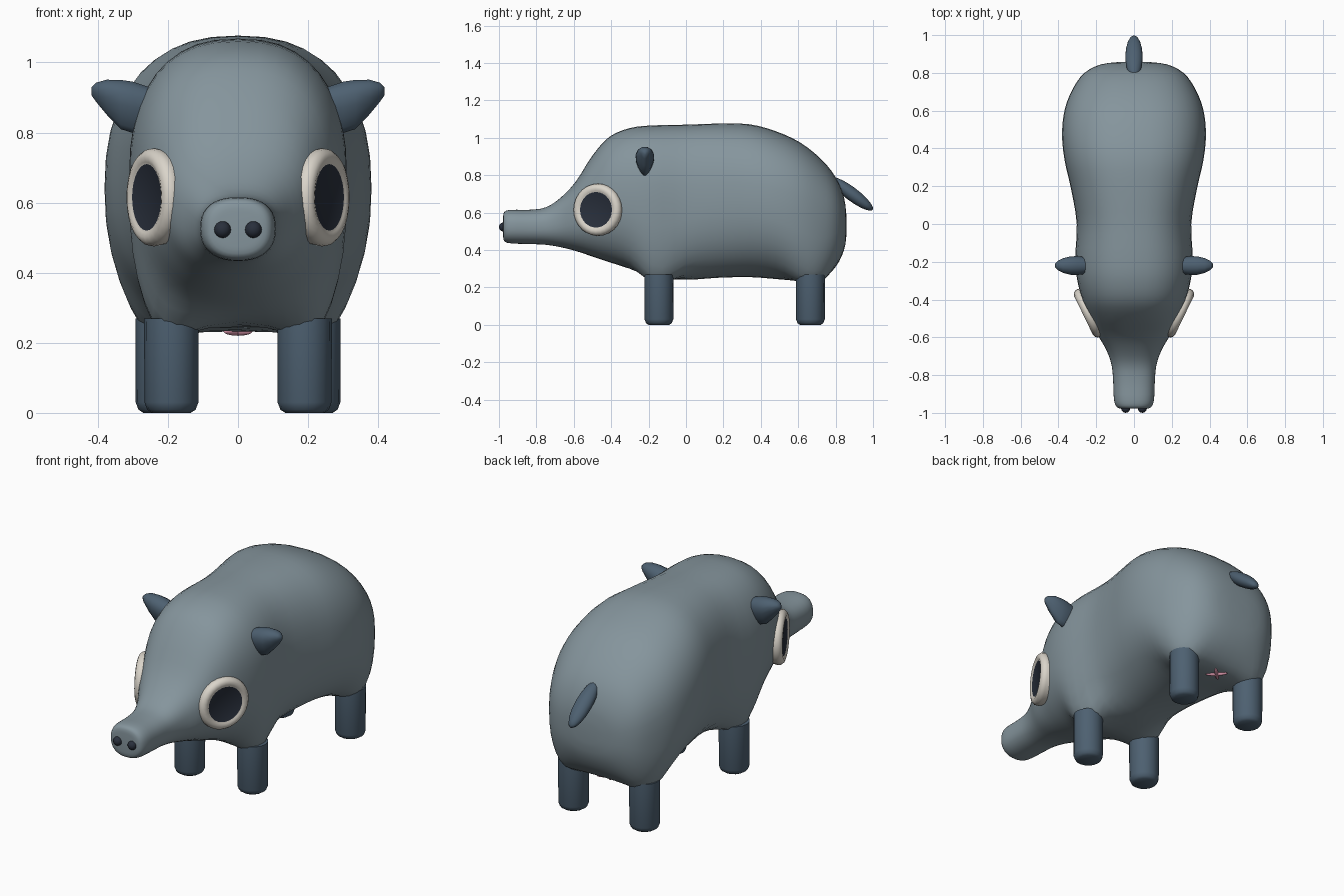
import bpy, bmesh, math
from mathutils import Vector, Matrix

if "Cube" in bpy.data.objects:
    bpy.data.objects.remove(bpy.data.objects["Cube"])


def material(name, rgb):
    m = bpy.data.materials.new(name)
    m.diffuse_color = (*rgb, 1)
    m.use_nodes = True
    m.node_tree.nodes["Principled BSDF"].inputs["Base Color"].default_value = m.diffuse_color
    return m


GREY = material("grey_hide", (0.235, 0.30, 0.335))
BLUE = material("dark_blue_grey", (0.075, 0.118, 0.165))
WHITE = material("eye_white", (0.70, 0.66, 0.59))
DARK = material("dark_pupil", (0.022, 0.029, 0.045))
PINK = material("pink", (0.62, 0.27, 0.36))


def finish(name, bm, mats, angle=50):
    bmesh.ops.remove_doubles(bm, verts=bm.verts, dist=1e-5)
    bmesh.ops.recalc_face_normals(bm, faces=bm.faces)
    me = bpy.data.meshes.new(name)
    bm.to_mesh(me)
    bm.free()
    ob = bpy.data.objects.new(name, me)
    bpy.context.collection.objects.link(ob)
    for m in mats:
        me.materials.append(m)
    bpy.ops.object.select_all(action='DESELECT')
    ob.select_set(True)
    bpy.context.view_layer.objects.active = ob
    bpy.ops.object.shade_smooth_by_angle(angle=math.radians(angle))
    return ob


def loft(bm, rings):
    """Skin a list of point rings and close both ends."""
    loops = [[bm.verts.new(p) for p in r] for r in rings]
    n = len(loops[0])
    for a, b in zip(loops, loops[1:]):
        for i in range(n):
            j = (i + 1) % n
            bm.faces.new((a[i], a[j], b[j], b[i]))
    bm.faces.new(loops[0][::-1])
    bm.faces.new(loops[-1])


def lathe_rings(profile, segs, frame):
    """Rings of (radius, height) around the local z axis of a frame."""
    return [[frame @ Vector((r * math.cos(2 * math.pi * i / segs),
                             r * math.sin(2 * math.pi * i / segs), h))
             for i in range(segs)] for r, h in profile]


def ellipsoid(name, mat, frame, segs=16, rings=10):
    bm = bmesh.new()
    bmesh.ops.create_uvsphere(bm, u_segments=segs, v_segments=rings, radius=1, matrix=frame)
    return finish(name, bm, [mat], 180)


def catmull(p0, p1, p2, p3, t):
    return [0.5 * (2 * b + (c - a) * t + (2 * a - 5 * b + 4 * c - d) * t * t
                   + (3 * b - a - 3 * c + d) * t ** 3)
            for a, b, c, d in zip(p0, p1, p2, p3)]


def spow(v, e):
    return math.copysign(abs(v) ** e, v)


LEGS = [("front", 0.19, -0.145), ("rear", 0.215, 0.665)]

# Body, from snout to rump: y, underside z, top z, half width
KEYS = [
    (-0.978, 0.475, 0.575, 0.06), (-0.97, 0.445, 0.605, 0.09),
    (-0.93, 0.435, 0.615, 0.106), (-0.84, 0.432, 0.615, 0.110),
    (-0.75, 0.428, 0.628, 0.118), (-0.67, 0.415, 0.68, 0.145),
    (-0.59, 0.395, 0.765, 0.190), (-0.50, 0.365, 0.905, 0.230),
    (-0.41, 0.335, 1.005, 0.270), (-0.30, 0.30, 1.052, 0.300),
    (-0.18, 0.262, 1.066, 0.311), (0.0, 0.242, 1.07, 0.303),
    (0.18, 0.252, 1.076, 0.332), (0.34, 0.255, 1.072, 0.368),
    (0.48, 0.245, 1.035, 0.381), (0.61, 0.235, 0.975, 0.366),
    (0.72, 0.24, 0.888, 0.322), (0.80, 0.31, 0.79, 0.262),
    (0.845, 0.40, 0.68, 0.175), (0.858, 0.48, 0.58, 0.07)]
rings = []
SEG = 40
for k in range(len(KEYS) - 1):
    quad = [KEYS[max(0, min(len(KEYS) - 1, k + d))] for d in (-1, 0, 1, 2)]
    for t in (0, 0.34, 0.67) + ((1,) if k == len(KEYS) - 2 else ()):
        y, lo, hi, w = catmull(*quad, t)
        zc, h = (lo + hi) / 2, (hi - lo) / 2
        near = max(math.exp(-((y - ly) / 0.15) ** 2) for _, _, ly in LEGS)
        ring = []
        for i in range(SEG):
            a = 2 * math.pi * i / SEG
            n = 2.45 if math.sin(a) >= 0 else 2.3 + 0.6 * near
            x = w * spow(math.cos(a), 2 / n)
            z = zc + h * spow(math.sin(a), 2 / n)
            if z < zc:  # flare the hide down over the legs
                pull = max(math.exp(-(((abs(x) - lx) ** 2 + (y - ly) ** 2) / 0.011))
                           for _, lx, ly in LEGS)
                pull *= min(1, 1.3 * ((zc - z) / h) ** 1.5)
                z += (0.215 - z) * pull
            ring.append((x, y, z))
        rings.append(ring)
bm = bmesh.new()
loft(bm, rings)
finish("body", bm, [GREY], 60)

for side, s in (("left", -1), ("right", 1)):
    # Legs with rounded feet
    for end, lx, ly in LEGS:
        bm = bmesh.new()
        prof = [(0.055, 0.0), (0.069, 0.009), (0.077, 0.03), (0.078, 0.27)]
        loft(bm, lathe_rings(prof, 16, Matrix.Translation((s * lx, ly, 0))))
        finish(f"{end}_leg_{side}", bm, [BLUE], 40)

    # Eye: thick round rim with a flat dark pupil
    normal = Vector((s * 0.90, -0.436, 0))
    frame = (Matrix.Translation((s * 0.25, -0.476, 0.615))
             @ normal.to_track_quat('Z', 'Y').to_matrix().to_4x4())
    bm = bmesh.new()
    prof = [(0.13, -0.06), (0.140, -0.012), (0.138, 0.002), (0.128, 0.014),
            (0.114, 0.019), (0.101, 0.015), (0.095, 0.012)]
    loft(bm, lathe_rings(prof, 28, frame))
    bm.faces.ensure_lookup_table()
    bm.faces[-1].material_index = 1
    finish(f"eye_{side}", bm, [WHITE, DARK], 45)

    # Ear: x, low z, high z, half depth
    bm = bmesh.new()
    ear = []
    for x, lo, hi, d in [(0.25, 0.80, 0.93, 0.05), (0.30, 0.797, 0.947, 0.057),
                         (0.335, 0.808, 0.952, 0.056), (0.375, 0.85, 0.952, 0.045),
                         (0.405, 0.887, 0.943, 0.027), (0.418, 0.906, 0.930, 0.011)]:
        ring = []
        for i in range(14):
            a = 2 * math.pi * i / 14
            taper = 0.72 + 0.28 * math.sin(a)  # narrow towards the lower edge
            ring.append((s * x, -0.22 + d * math.cos(a) * taper * 1.15,
                         (lo + hi) / 2 + (hi - lo) / 2 * math.sin(a)))
        ear.append(ring)
    loft(bm, ear)
    finish(f"ear_{side}", bm, [BLUE], 60)

    # Nostril
    ellipsoid(f"nostril_{side}", DARK, Matrix.Translation((s * 0.044, -0.977, 0.523))
              @ Matrix.Diagonal((0.024, 0.023, 0.024, 1)), 12, 8)

    # Crossed pink rod under the rump
    ellipsoid(f"pink_cross_{side}", PINK, Matrix.Translation((0, 0.67, 0.232))
              @ Matrix.Rotation(s * math.pi / 4, 4, 'Z')
              @ Matrix.Diagonal((0.058, 0.010, 0.012, 1)), 12, 8)

# Leaf-shaped tail
ellipsoid("tail", BLUE, Matrix.Translation((0, 0.885, 0.70))
          @ Matrix.Rotation(math.radians(-37), 4, 'X')
          @ Matrix.Diagonal((0.046, 0.142, 0.036, 1)))
